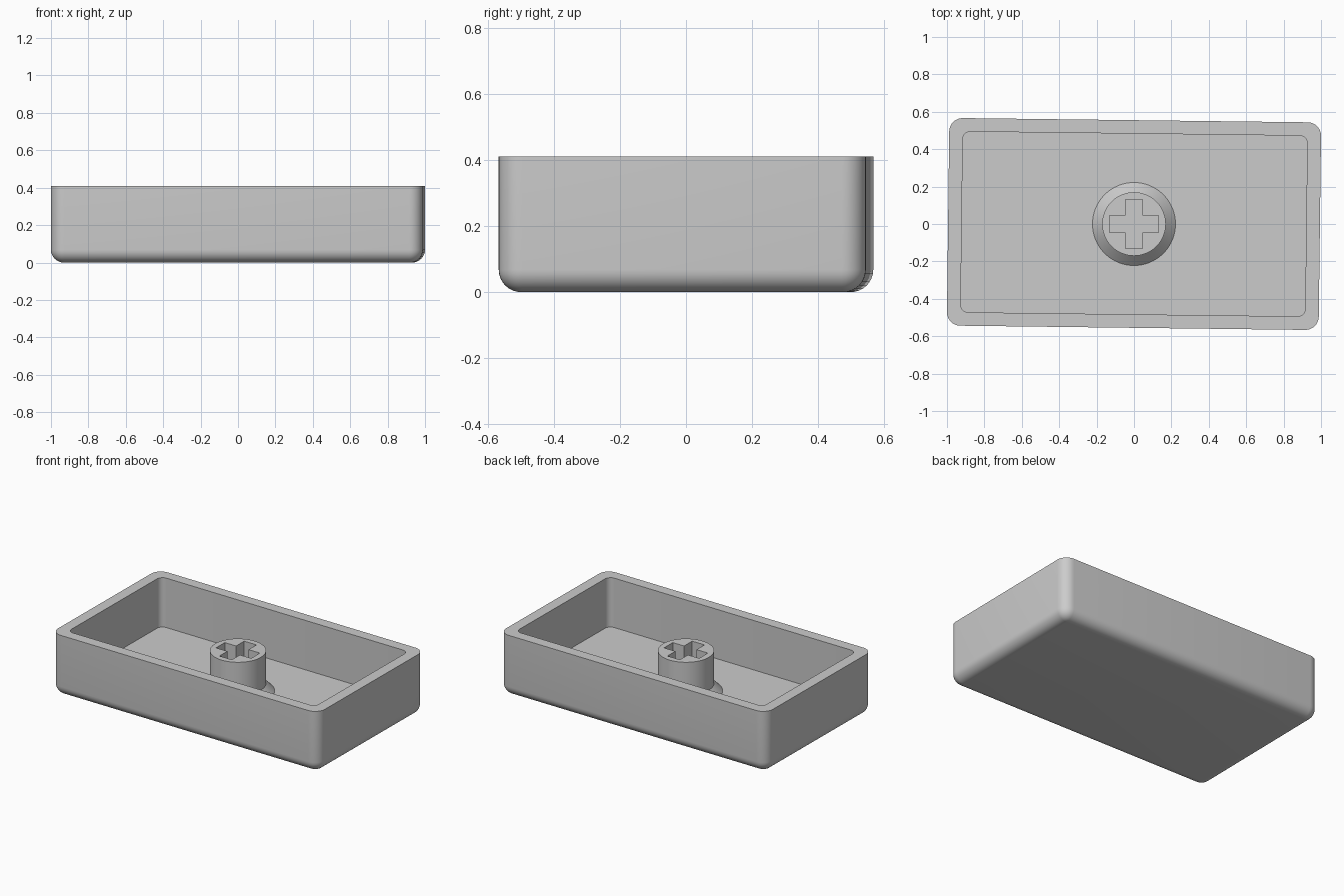
import bpy, bmesh
from math import sin, cos, pi, radians

cube = bpy.data.objects.get("Cube")
if cube:
    bpy.data.objects.remove(cube)

grey = bpy.data.materials.new("plain grey")
grey.use_nodes = True
grey.diffuse_color = (0.6, 0.6, 0.6, 1)
grey.node_tree.nodes["Principled BSDF"].inputs["Base Color"].default_value = (0.6, 0.6, 0.6, 1)

HEIGHT, FLOOR, TURN = 0.41, 0.08, radians(-0.7)


def rounded_rect(hx, hy, r, steps=8):
    """Outline of a rectangle with rounded corners."""
    pts = []
    for i, (sx, sy) in enumerate([(1, 1), (-1, 1), (-1, -1), (1, -1)]):
        for k in range(steps + 1):
            a = pi / 2 * (i + k / steps)
            pts.append((sx * (hx - r) + r * cos(a), sy * (hy - r) + r * sin(a)))
    return pts


def circle(r, n=64):
    return [(r * cos(2 * pi * k / n), r * sin(2 * pi * k / n)) for k in range(n)]


def ring(bm, pts, z):
    return [bm.verts.new((x, y, z)) for x, y in pts]


def bridge(bm, a, b):
    for i in range(len(a)):
        j = (i + 1) % len(a)
        bm.faces.new((a[i], a[j], b[j], b[i]))


def cap_between(bm, a, b):
    """Flat face area between an outer and an inner ring."""
    edges = [bm.edges.get((l[i - 1], l[i])) for l in (a, b) for i in range(len(l))]
    bmesh.ops.triangle_fill(bm, use_beauty=True, edges=edges)


def finish(bm, name, turn=0):
    bmesh.ops.recalc_face_normals(bm, faces=bm.faces)
    mesh = bpy.data.meshes.new(name)
    bm.to_mesh(mesh)
    bm.free()
    mesh.materials.append(grey)
    mesh.shade_smooth()
    mesh.set_sharp_from_angle(angle=radians(30))
    obj = bpy.data.objects.new(name, mesh)
    obj.rotation_euler.z = turn
    bpy.context.collection.objects.link(obj)


# Open tray: rounded underside, straight walls, flat rim and floor
HX, HY, CORNER, FILLET = 0.994, 0.555, 0.072, 0.068
bm = bmesh.new()
rings = []
for k in range(9):
    a = pi / 2 * k / 8
    inset = FILLET * (1 - sin(a))
    rings.append(ring(bm, rounded_rect(HX - inset, HY - inset, CORNER - inset),
                      FILLET * (1 - cos(a))))
rings.append(ring(bm, rounded_rect(HX, HY, CORNER), HEIGHT))
inner = rounded_rect(0.921, 0.483, 0.04)
rings.append(ring(bm, inner, HEIGHT))
rings.append(ring(bm, inner, FLOOR))
for a, b in zip(rings, rings[1:]):
    bridge(bm, a, b)
bm.faces.new(rings[0])
bm.faces.new(rings[-1])
finish(bm, "tray", TURN)

# Round stem with a flared foot and a cross-shaped socket
TOP, FOOT = 0.35, FLOOR - 0.03
bm = bmesh.new()
profile = [(0.222, FOOT), (0.222, FLOOR), (0.17, FLOOR + 0.052), (0.17, TOP)]
outer = [ring(bm, circle(r), z) for r, z in profile]
for a, b in zip(outer, outer[1:]):
    bridge(bm, a, b)
L, W = 0.13, 0.046
arm = [(L, -W), (L, W), (W, W)]
cross = []
for _ in range(4):
    cross += arm
    arm = [(-y, x) for x, y in arm]
low, high = ring(bm, cross, FOOT), ring(bm, cross, TOP)
bridge(bm, low, high)
cap_between(bm, outer[-1], high)
cap_between(bm, outer[0], low)
finish(bm, "stem")
